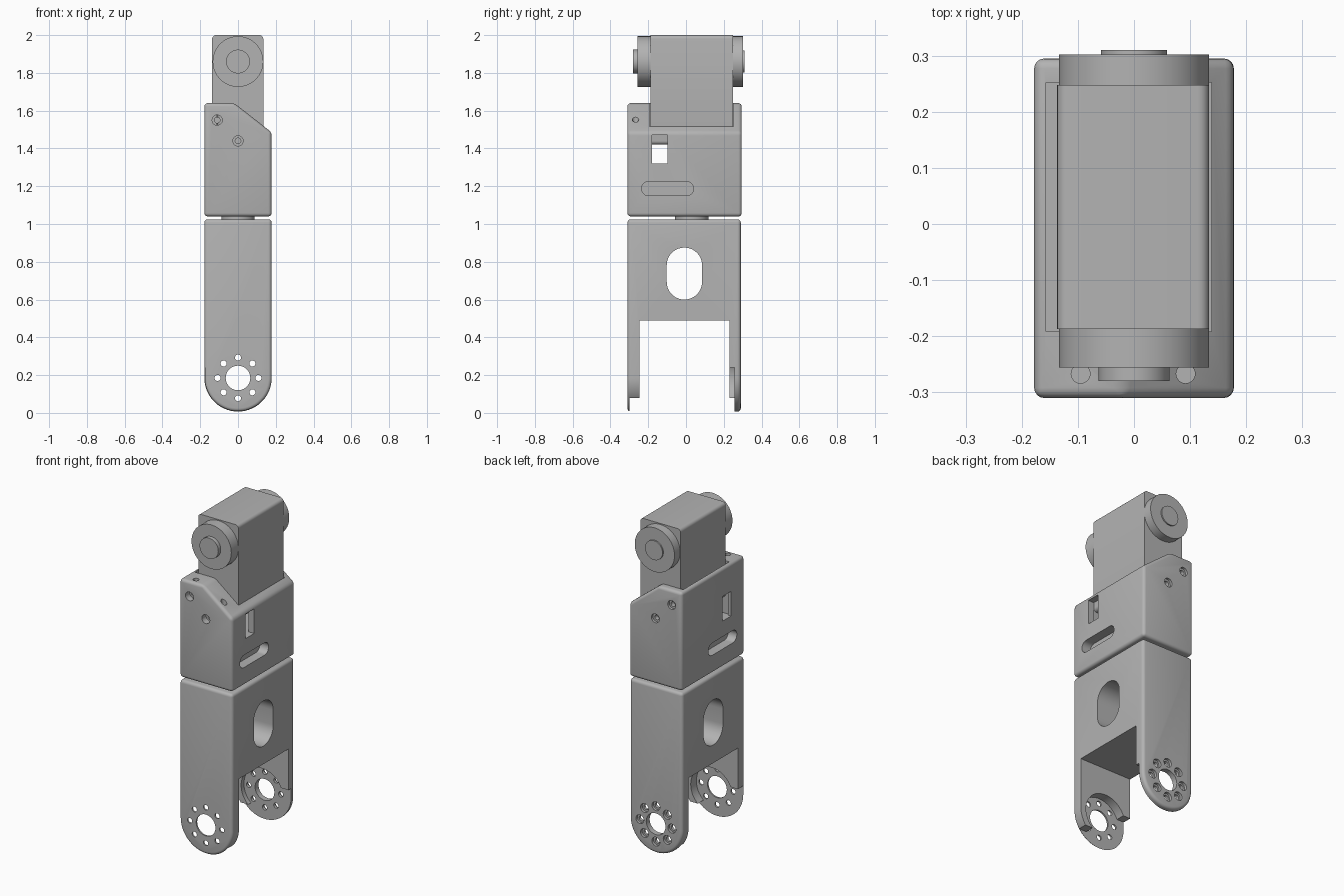
import bpy, math
from math import sin, cos, pi

if "Cube" in bpy.data.objects:
    bpy.data.objects.remove(bpy.data.objects["Cube"], do_unlink=True)

grey = bpy.data.materials.new("plain_grey")
grey.use_nodes = True
grey.diffuse_color = (0.45, 0.45, 0.45, 1)
grey.node_tree.nodes["Principled BSDF"].inputs["Base Color"].default_value = (0.45, 0.45, 0.45, 1)


def prism(name, pts, lo, hi, axis="y"):
    """Extrude a closed 2D profile along an axis: (x,z) along y, (y,z) along x, (x,y) along z."""
    place = {"y": lambda a, b, t: (a, t, b),
             "x": lambda a, b, t: (t, a, b),
             "z": lambda a, b, t: (a, b, t)}[axis]
    n = len(pts)
    verts = [place(a, b, t) for t in (lo, hi) for a, b in pts]
    faces = [list(range(n))[::-1], list(range(n, 2 * n))]
    faces += [[i, (i + 1) % n, n + (i + 1) % n, n + i] for i in range(n)]
    mesh = bpy.data.meshes.new(name)
    mesh.from_pydata(verts, [], faces)
    mesh.materials.append(grey)
    obj = bpy.data.objects.new(name, mesh)
    bpy.context.scene.collection.objects.link(obj)
    activate(obj)
    bpy.ops.object.mode_set(mode="EDIT")
    bpy.ops.mesh.select_all(action="SELECT")
    bpy.ops.mesh.normals_make_consistent(inside=False)
    bpy.ops.object.mode_set(mode="OBJECT")
    return obj


def activate(obj):
    bpy.ops.object.select_all(action="DESELECT")
    obj.select_set(True)
    bpy.context.view_layer.objects.active = obj


def circle(a, b, r, n=32):
    return [(a + r * cos(2 * pi * i / n), b + r * sin(2 * pi * i / n)) for i in range(n)]


def rect(a0, a1, b0, b1):
    return [(a0, b0), (a1, b0), (a1, b1), (a0, b1)]


def rounded(a0, a1, b0, b1, r, n=10):
    """Rounded rectangle, or a capsule when r is half of the short side."""
    corners = [(a1 - r, b1 - r), (a0 + r, b1 - r), (a0 + r, b0 + r), (a1 - r, b0 + r)]
    return [(a + r * cos((k + i / n) * pi / 2), b + r * sin((k + i / n) * pi / 2))
            for k, (a, b) in enumerate(corners) for i in range(n + 1)]


def bevel(obj, width):
    mod = obj.modifiers.new("soft_edges", "BEVEL")
    mod.width, mod.segments = width, 4
    mod.limit_method, mod.angle_limit = "ANGLE", math.radians(30)
    activate(obj)
    bpy.ops.object.modifier_apply(modifier=mod.name)


def cut(obj, pts, lo, hi, axis="y"):
    cutter = prism("cutter", pts, lo, hi, axis)
    mod = obj.modifiers.new("cut", "BOOLEAN")
    mod.operation, mod.solver, mod.object = "DIFFERENCE", "EXACT", cutter
    activate(obj)
    bpy.ops.object.modifier_apply(modifier=mod.name)
    bpy.data.objects.remove(cutter, do_unlink=True)


def smooth(obj):
    activate(obj)
    bpy.ops.object.shade_smooth_by_angle(angle=math.radians(30))


# Lower link: a tall block with a round foot, split into a fork
R, PIVOT = 0.178, 0.185
foot = [(R * cos(pi + pi * i / 40), PIVOT + R * sin(pi + pi * i / 40)) for i in range(41)]
fork = prism("lower_fork_link", foot + [(R, 1.025), (-R, 1.025)], -0.31, 0.29)
bevel(fork, 0.018)
cut(fork, rect(-0.3, 0.3, -0.1, 0.49), -0.245, 0.23)
cut(fork, rounded(-0.102, 0.085, 0.6, 0.875, 0.093), -0.4, 0.4, "x")

# Horn pockets inside each leg, open below and to one side
for lo, hi, side in ((-0.3, -0.2, -1), (0.2, 0.257, 1)):
    cut(fork, circle(0, PIVOT, 0.14, 48), lo, hi)
    cut(fork, rect(-0.3, 0.3, -0.1, 0.08), lo, hi)
    cut(fork, rect(min(0, side * 0.3), max(0, side * 0.3), -0.1, 0.24), lo, hi)

# Pivot bore and ring of screw holes, counterbored on the back leg
cut(fork, circle(0, PIVOT, 0.065, 40), -0.5, 0.5)
for i in range(8):
    x, z = 0.108 * cos(i * pi / 4), PIVOT + 0.108 * sin(i * pi / 4)
    cut(fork, circle(x, z, 0.016, 16), -0.5, 0.5)
    cut(fork, circle(x, z, 0.027, 20), 0.274, 0.4)
smooth(fork)

# Swivel disc between the two links
swivel = prism("swivel_disc", circle(0, 0.03, 0.088, 48), 1.01, 1.06, "z")
smooth(swivel)

# Upper housing with a sloped shoulder
housing = prism("upper_housing",
                [(-0.178, 1.04), (0.178, 1.04), (0.178, 1.485), (-0.02, 1.64), (-0.178, 1.64)],
                -0.31, 0.295)
bevel(housing, 0.018)
cut(housing, rect(-0.157, 0.138, -0.192, 0.252), 1.32, 1.8, "z")

# Cable windows and blind side slots
cut(housing, rect(-0.18, -0.098, 1.32, 1.47), -0.4, 0.4, "x")
for lo, hi in ((-0.3, -0.12), (0.12, 0.3)):
    cut(housing, rounded(-0.235, 0.04, 1.15, 1.225, 0.0374), lo, hi, "x")

# Screw holes in front, back and top
for x, z in ((-0.11, 1.55), (0, 1.44)):
    cut(housing, circle(x, z, 0.015, 16), -0.5, 0.5)
    cut(housing, circle(x, z, 0.027, 20), -0.5, -0.27)
    cut(housing, circle(x, z, 0.027, 20), 0.28, 0.5)
for x in (-0.095, 0.092):
    cut(housing, circle(x, -0.267, 0.017, 16), 1.5, 1.8, "z")
smooth(housing)

# Motor body with round output discs and hubs
motor = prism("motor_body", rounded(-0.137, 0.134, 1.42, 2.0, 0.02, 5), -0.187, 0.248)
smooth(motor)
for name, r, lo, hi in (("front_disc", 0.134, -0.256, -0.18), ("back_disc", 0.134, 0.24, 0.302),
                        ("front_hub", 0.063, -0.28, -0.25), ("back_hub", 0.059, 0.29, 0.31)):
    smooth(prism(name, circle(0, 1.86, r, 64), lo, hi))
